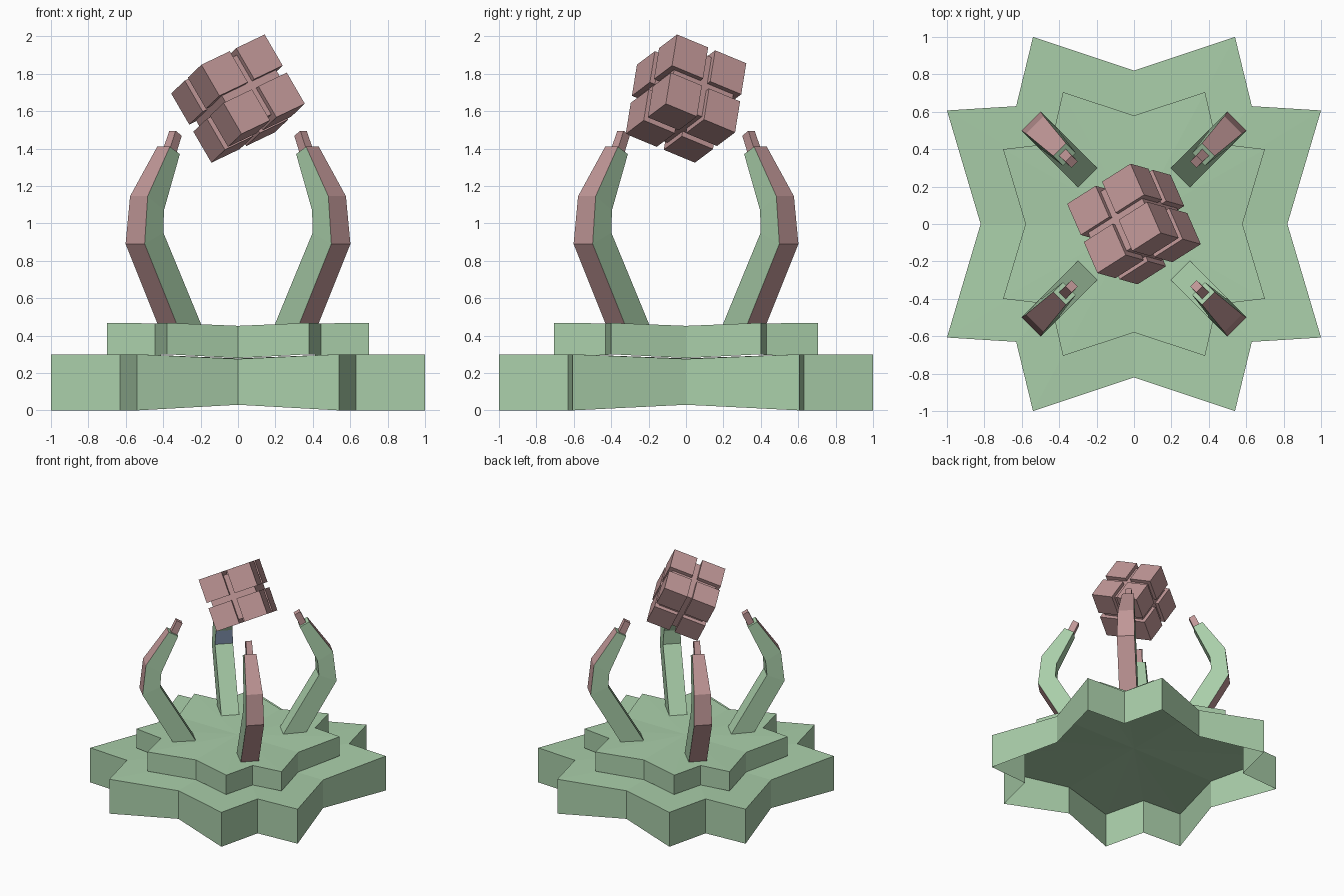
import bpy, bmesh, math
from mathutils import Matrix, Vector

if "Cube" in bpy.data.objects:
    bpy.data.objects.remove(bpy.data.objects["Cube"])


def material(name, rgb):
    m = bpy.data.materials.new(name)
    m.diffuse_color = (*rgb, 1)
    m.use_nodes = True
    m.node_tree.nodes["Principled BSDF"].inputs["Base Color"].default_value = m.diffuse_color
    return m


GREEN = material("green", (0.40, 0.62, 0.40))
PINK = material("pink", (0.53, 0.31, 0.31))
BLUE = material("blue", (0.22, 0.29, 0.42))


def finish(name, bm, mats):
    me = bpy.data.meshes.new(name)
    bm.to_mesh(me)
    bm.free()
    for m in mats:
        me.materials.append(m)
    ob = bpy.data.objects.new(name, me)
    bpy.context.collection.objects.link(ob)
    return ob


# Star-shaped tiers: open shell with a shallow fan on top
def tier(name, quarter, centre_z):
    """quarter: (x, y, bottom z, top z) from the +x notch to the +y notch"""
    half = quarter + [(-x, y, a, b) for x, y, a, b in quarter[-2::-1]]
    ring = half + [(x, -y, a, b) for x, y, a, b in half[-2:0:-1]]
    bm = bmesh.new()
    low = [bm.verts.new((x, y, a)) for x, y, a, b in ring]
    top = [bm.verts.new((x, y, b)) for x, y, a, b in ring]
    mid = bm.verts.new((0, 0, centre_z))
    n = len(ring)
    for i in range(n):
        j = (i + 1) % n
        bm.faces.new((low[i], low[j], top[j], top[i]))
        bm.faces.new((top[i], top[j], mid))
    return finish(name, bm, [GREEN])


tier("lower_star_tier", [(0.82, 0, 0.03, 0.275), (1, 0.607, 0, 0.30), (0.63, 0.63, 0, 0.30),
                         (0.54, 1, 0, 0.30), (0, 0.82, 0.03, 0.275)], 0.278)
tier("upper_star_tier", [(0.58, 0, 0.28, 0.452), (0.70, 0.40, 0.30, 0.468), (0.443, 0.43, 0.295, 0.465),
                         (0.38, 0.705, 0.30, 0.468), (0, 0.58, 0.28, 0.452)], 0.452)


# Curved arms: rings of (outer reach, outer z, inner reach, inner z, half width)
def loft(name, rings, turn, outer_mat, side_mat, blue_segment=None):
    bm = bmesh.new()
    loops = []
    for ro, zo, ri, zi, w in rings:
        pts = [(ro + w, ro - w, zo), (ro - w, ro + w, zo), (ri - w, ri + w, zi), (ri + w, ri - w, zi)]
        loops.append([bm.verts.new(p) for p in pts])
    bm.faces.new(loops[0][::-1]).material_index = 1
    bm.faces.new(loops[-1]).material_index = 1
    for s, (a, b) in enumerate(zip(loops, loops[1:])):
        for i in range(4):
            j = (i + 1) % 4
            f = bm.faces.new((a[i], a[j], b[j], b[i]))
            f.material_index = 0 if i == 0 else 1
            if i == 2 and s == blue_segment:
                f.material_index = 2
    bmesh.ops.recalc_face_normals(bm, faces=bm.faces)
    bm.transform(Matrix.Rotation(turn, 4, 'Z'))
    return finish(name, bm, [outer_mat, side_mat, BLUE])


ARM = [(0.370, 0.44, 0.242, 0.445, 0.051), (0.55, 0.89, 0.45, 0.95, 0.051),
       (0.53, 1.145, 0.443, 1.07, 0.047), (0.398, 1.41, 0.345, 1.37, 0.034)]
TIP = [(0.387, 1.385, 0.352, 1.36, 0.018), (0.35, 1.495, 0.318, 1.468, 0.017)]
for k in range(4):
    corner = ("back_right", "back_left", "front_left", "front_right")[k]
    turn = k * math.pi / 2
    loft("arm_" + corner, ARM, turn, PINK, GREEN, 1 if k == 1 else None)
    loft("arm_tip_" + corner, TIP, turn, PINK, PINK)

# Floating tilted cube: core with eight corner blocks
ax = Vector((0.215, -0.06, -0.37)).normalized()
ay = Vector((-0.18, 0.374, -0.12))
ay = (ay - ay.dot(ax) * ax).normalized()
az = ax.cross(ay)
tilt = Matrix.Translation((0, 0, 1.667)) @ Matrix((ax, ay, az)).transposed().to_4x4()


def block(name, offset, size):
    bm = bmesh.new()
    bmesh.ops.create_cube(bm, size=size)
    bm.transform(tilt @ Matrix.Translation(offset))
    return finish(name, bm, [PINK])


SIDE, BLOCK = 0.432, 0.194
d = (SIDE - BLOCK) / 2
block("cube_core", (0, 0, 0), 0.37)
for x in (-d, d):
    for y in (-d, d):
        for z in (-d, d):
            block("cube_block", (x, y, z), BLOCK)
